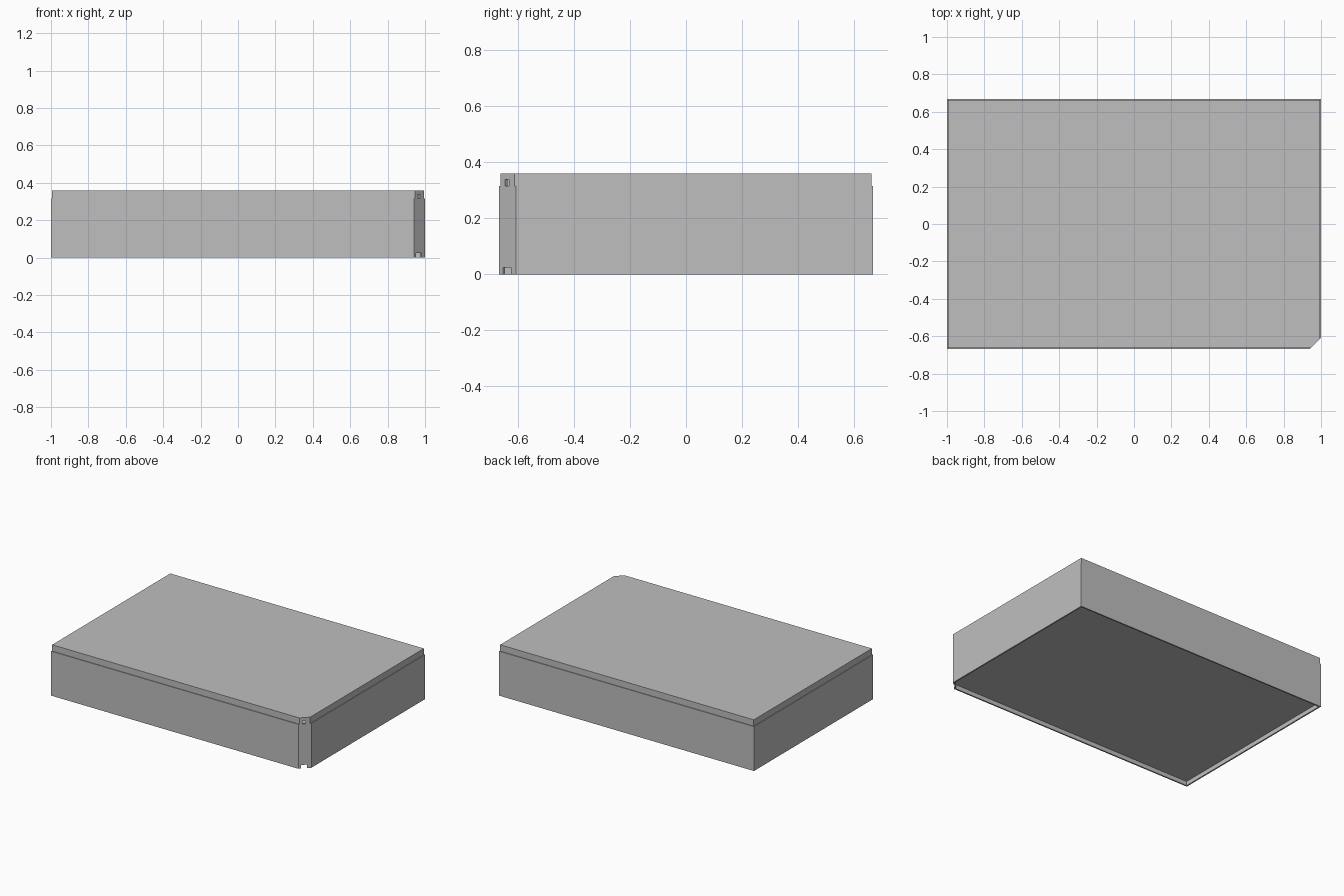
import bpy, bmesh, math

cube = bpy.data.objects.get("Cube")
if cube:
    bpy.data.objects.remove(cube, do_unlink=True)

HALF_X, HALF_Y = 1.0, 0.667
CHAMFER = 0.06
STEP_Z, TOP_Z = 0.315, 0.36
LID_INSET, WALL = 0.005, 0.013

grey = bpy.data.materials.new("plain grey")
grey.use_nodes = True
colour = (0.52, 0.52, 0.52, 1)
grey.diffuse_color = colour
grey.node_tree.nodes["Principled BSDF"].inputs["Base Color"].default_value = colour


def outline(inset, corner_inset):
    """Rectangle with one cut corner; the cut is inset on its own."""
    x, y = HALF_X - inset, HALF_Y - inset
    k = HALF_X + HALF_Y - CHAMFER - corner_inset * math.sqrt(2)
    return [(-x, y), (-x, -y), (k - y, -y), (x, x - k), (x, y)]


def loft(name, sections):
    """Join stacked outlines (inset, corner inset, z) and cap both ends."""
    bm = bmesh.new()
    loops = [[bm.verts.new((x, y, z)) for x, y in outline(d, c)]
             for d, c, z in sections]
    for a, b in zip(loops, loops[1:]):
        for i in range(len(a)):
            j = (i + 1) % len(a)
            bm.faces.new((a[i], a[j], b[j], b[i]))
    bm.faces.new(loops[0])
    bm.faces.new(loops[-1])
    bmesh.ops.recalc_face_normals(bm, faces=bm.faces)
    mesh = bpy.data.meshes.new(name)
    bm.to_mesh(mesh)
    bm.free()
    mesh.materials.append(grey)
    obj = bpy.data.objects.new(name, mesh)
    bpy.context.collection.objects.link(obj)
    return obj


def cut_corner(target, width, z0, z1):
    """Cut a rectangular slot through the chamfered corner wall."""
    bpy.ops.mesh.primitive_cube_add(size=1, location=(0.967, -0.640, (z0 + z1) / 2),
                                    rotation=(0, 0, math.radians(45)))
    cutter = bpy.context.object
    cutter.name = "slot_cutter"
    cutter.scale = (width, 0.06, z1 - z0)
    cutter.hide_render = True
    mod = target.modifiers.new("slot", 'BOOLEAN')
    mod.object = cutter
    mod.operation = 'DIFFERENCE'
    mod.solver = 'EXACT'
    bpy.ops.object.select_all(action='DESELECT')
    bpy.context.view_layer.objects.active = target
    target.select_set(True)
    bpy.ops.object.modifier_apply(modifier=mod.name)
    bpy.data.objects.remove(cutter, do_unlink=True)


# Body: recessed underside, rim, outer walls, hollow inside
body = loft("box_body", [
    (0.01, 0.01, 0.03),
    (0.01, 0.01, 0),
    (0, 0, 0),
    (0, 0, STEP_Z),
    (WALL, WALL, STEP_Z),
    (WALL, WALL, 0.04),
])

# Lid: slightly inset cover, flush at the cut corner, open below
lid = loft("box_lid", [
    (LID_INSET, 0, TOP_Z),
    (LID_INSET, 0, STEP_Z),
    (WALL, WALL, STEP_Z),
    (WALL, WALL, 0.35),
])

# Slots in the cut corner
cut_corner(body, 0.04, -0.01, 0.025)
cut_corner(lid, 0.02, 0.31, 0.339)
